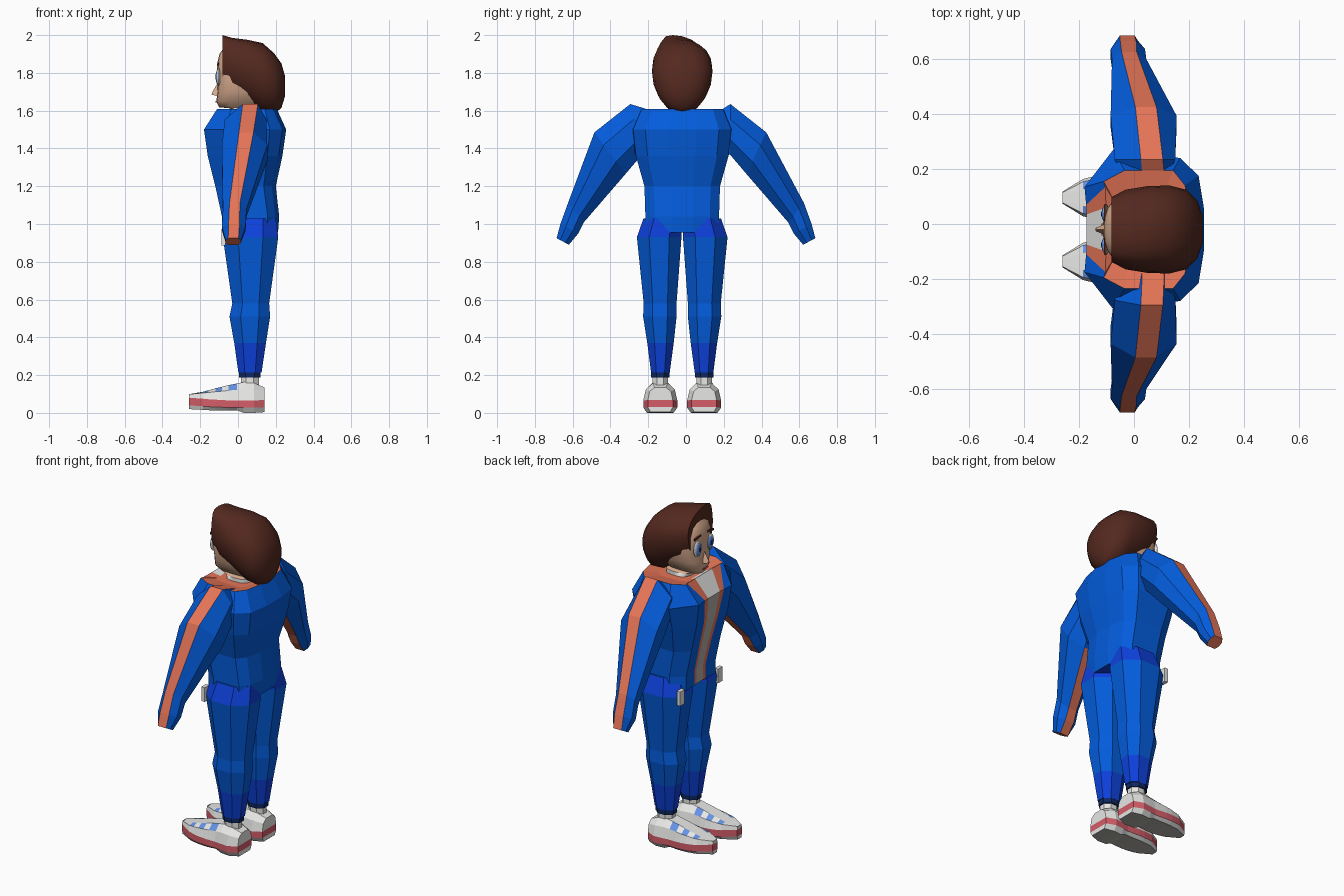
import bpy, bmesh, math

if "Cube" in bpy.data.objects:
    bpy.data.objects.remove(bpy.data.objects["Cube"])

COLOURS = {
    "blue": (0.001, 0.108, 0.72), "deep_blue": (0.004, 0.052, 0.72),
    "orange": (0.78, 0.175, 0.095), "white": (0.80, 0.80, 0.79),
    "grey": (0.44, 0.43, 0.40), "red": (0.66, 0.11, 0.14),
    "brown": (0.088, 0.022, 0.014), "skin": (0.70, 0.42, 0.28),
    "light_blue": (0.13, 0.29, 0.78), "navy": (0.004, 0.02, 0.12),
}
NAMES = list(COLOURS)
MATS = []
for n, c in COLOURS.items():
    m = bpy.data.materials.new(n)
    m.diffuse_color = (*c, 1)
    m.use_nodes = True
    m.node_tree.nodes["Principled BSDF"].inputs["Base Color"].default_value = m.diffuse_color
    MATS.append(m)


def finish(name, bm, smooth=False):
    bmesh.ops.recalc_face_normals(bm, faces=bm.faces)
    me = bpy.data.meshes.new(name)
    bm.to_mesh(me)
    bm.free()
    for m in MATS:
        me.materials.append(m)
    ob = bpy.data.objects.new(name, me)
    bpy.context.collection.objects.link(ob)
    if smooth:
        bpy.context.view_layer.objects.active = ob
        ob.select_set(True)
        bpy.ops.object.shade_smooth_by_angle(angle=math.radians(50))
        ob.select_set(False)
    return ob


def loft(name, rings, colour, caps=("blue", "blue"), smooth=False, banded=False):
    """Skin a list of rings; colour(row, column) names each face's colour."""
    bm = bmesh.new()
    vs = [[bm.verts.new(p) for p in r] for r in rings]
    n = len(rings[0])
    for i in range(len(rings) - 1):
        for j in range(n):
            k = (j + 1) % n
            f = bm.faces.new((vs[i][j], vs[i][k], vs[i + 1][k], vs[i + 1][j]))
            f.material_index = NAMES.index(colour(i, j))
    for ring, c in zip((vs[0], vs[-1]), caps):
        if banded:  # end closed by a ladder of quads that continues the side colours
            for a in range(1, n // 2):
                f = bm.faces.new((ring[a], ring[a + 1], ring[n - a], ring[(n + 1 - a) % n]))
                f.material_index = NAMES.index(colour(0, a))
        else:
            bm.faces.new(ring).material_index = NAMES.index(c)
    return finish(name, bm, smooth)


def oval(name, colour, loc, size):
    bm = bmesh.new()
    bmesh.ops.create_uvsphere(bm, u_segments=16, v_segments=8, radius=1)
    for f in bm.faces:
        f.material_index = NAMES.index(colour)
    ob = finish(name, bm, True)
    ob.location, ob.scale = loc, size


def box(name, colour, loc, size, rot=(0, 0, 0)):
    bm = bmesh.new()
    bmesh.ops.create_cube(bm, size=1)
    for f in bm.faces:
        f.material_index = NAMES.index(colour)
    ob = finish(name, bm)
    ob.location, ob.scale, ob.rotation_euler = loc, size, rot


CY = -0.02  # middle line of the body

# Jacket: z, front x, back x, half width, shirt half width, lapel half width, chest corner
rings = []
for z, xf, xb, w, s, l, q in [
        (0.955, -0.085, 0.212, 0.195, 0.03, 0.05, 0.14), (1.04, -0.085, 0.218, 0.195, 0.03, 0.052, 0.14),
        (1.20, -0.12, 0.20, 0.20, 0.033, 0.058, 0.14), (1.36, -0.16, 0.235, 0.245, 0.04, 0.068, 0.15),
        (1.50, -0.18, 0.255, 0.26, 0.055, 0.09, 0.155), (1.61, -0.11, 0.205, 0.215, 0.08, 0.155, 0.175),
        (1.59, -0.07, 0.15, 0.12, 0.06, 0.09, 0.10)]:
    d = xb - xf
    bulge = 0.03 if z == 1.50 else 0
    half = [(xf + 0.008, s), (xf + 0.006, l), (xf, q), (xf + 0.24 * d, w + bulge),
            (xf + 0.8 * d, w), (xb - 0.02, 0.75 * w), (xb, 0.28 * w)]
    rings.append([(x, CY + y, z) for x, y in half] + [(x, CY - y, z) for x, y in half[::-1]])


def jacket_colour(i, j):
    if j == 13:
        return "white" if i > 3 else "grey"
    return "orange" if i == 5 or j in (0, 12) else "blue"


loft("jacket", rings, jacket_colour, ("deep_blue", "orange"))

for side, label in ((1, "left"), (-1, "right")):
    # Sleeve: top y z, bottom y z, x range, stripe x range
    sh = 0.06 if side < 0 else 0.0
    rings = []
    for ty, tz, by, bz, x0, x1, s0, s1 in [
            (0.18, 1.60, 0.18, 1.40, -0.05, 0.13, 0.03, 0.11),
            (0.235 + sh, 1.635, 0.235, 1.365, -0.07, 0.15, 0.025, 0.105),
            (0.425 + sh, 1.485, 0.32, 1.265, -0.085, 0.155, 0.005, 0.082),
            (0.625, 1.11, 0.54, 1.01, -0.08, 0.045, -0.045, 0.01),
            (0.665, 1.0, 0.57, 0.95, -0.085, 0.04, -0.05, 0.008),
            (0.685, 0.925, 0.62, 0.89, -0.065, 0.015, -0.052, 0.003)]:
        pts = [(s0, 0), (s1, 0), (x1, 0.3), (x1, 0.7), (s1, 1), (s0, 1), (x0, 0.7), (x0, 0.3)]
        rings.append([(x, side * (ty + (by - ty) * t), tz + (bz - tz) * t) for x, t in pts])
    loft(label + "_sleeve", rings,
         lambda i, j: "orange" if j == 0 or (j == 4 and i > 1) else "blue", ("blue", "orange"))

    # Trouser leg: z, front x, back x, inner and outer distance from the middle
    rings = []
    for z, xf, xb, yi, yo in [
            (1.03, -0.05, 0.20, 0.0, 0.205), (0.93, -0.08, 0.213, 0.004, 0.24),
            (0.58, -0.03, 0.165, 0.03, 0.204), (0.51, -0.045, 0.17, 0.03, 0.207),
            (0.37, -0.02, 0.148, 0.045, 0.185), (0.215, 0.002, 0.125, 0.066, 0.165)]:
        cx, cy, a, b = (xf + xb) / 2, (yi + yo) / 2, (xb - xf) / 2, (yo - yi) / 2
        pts = [(1, 0.45), (0.45, 1), (-0.45, 1), (-1, 0.45),
               (-1, -0.45), (-0.45, -1), (0.45, -1), (1, -0.45)]
        rings.append([(cx + a * u, CY + side * (cy + b * v), z) for u, v in pts])
    loft(label + "_trouser_leg", rings,
         lambda i, j: "deep_blue" if i in (0, 4) else "blue", ("blue", "navy"))

    # Pocket lining showing below the jacket hem
    box(label + "_pocket", "white", (-0.077, CY + side * 0.18, 0.93), (0.022, 0.042, 0.085))

    # Cuff and sock: short eight-sided tubes
    fy = CY + side * 0.116
    for part, colour, r, z0, z1 in (("cuff", "navy", 0.062, 0.187, 0.218),
                                    ("sock", "white", 0.052, 0.13, 0.19)):
        tube = [[(0.063 + r * math.cos(a), fy + 0.85 * r * math.sin(a), z)
                 for a in [math.pi * (k + 0.5) / 4 for k in range(8)]] for z in (z0, z1)]
        loft(label + "_" + part, tube, lambda i, j: colour, (colour, colour))

    # Shoe: x, half width, bottom z, band bottom, band top, top z; odd rows near the toe are laces
    rings = []
    for x, w, zb, r0, r1, zt in [
            (-0.26, 0.022, 0.02, 0.04, 0.08, 0.094), (-0.185, 0.068, 0.016, 0.035, 0.075, 0.112),
            (-0.155, 0.075, 0.014, 0.033, 0.072, 0.12), (-0.12, 0.081, 0.013, 0.03, 0.07, 0.13),
            (-0.085, 0.083, 0.012, 0.03, 0.068, 0.138), (-0.05, 0.082, 0.012, 0.028, 0.066, 0.147),
            (-0.005, 0.08, 0.014, 0.028, 0.065, 0.156), (0.03, 0.084, 0.0, 0.028, 0.065, 0.163),
            (0.085, 0.09, 0.0, 0.028, 0.066, 0.158), (0.14, 0.066, 0.004, 0.03, 0.068, 0.135)]:
        half = [(0.78, zb), (1, r0), (1, r1), (0.85, (r1 + zt) / 2 + 0.012), (0.45, zt)]
        rings.append([(x, fy - 0.78 * w, zb)] + [(x, fy + w * u, z) for u, z in half]
                     + [(x, fy - w * u, z) for u, z in half[:0:-1]])

    def shoe_colour(i, j):
        if j in (4, 6) and i in (1, 3, 5):
            return "light_blue"
        return "grey" if j == 0 else "red" if j in (2, 8) else "white"

    loft(label + "_shoe", rings, shoe_colour, banded=True)

# Face and neck: z, front x, back x, half width
rings = []
for z, xf, xb, w in [
        (1.56, -0.03, 0.12, 0.075), (1.612, -0.04, 0.12, 0.075), (1.618, -0.10, 0.12, 0.05),
        (1.65, -0.115, 0.13, 0.085), (1.70, -0.108, 0.14, 0.108), (1.78, -0.11, 0.14, 0.125),
        (1.85, -0.11, 0.14, 0.122), (1.90, -0.098, 0.14, 0.11), (1.94, -0.07, 0.12, 0.07)]:
    cx, a = (xf + xb) / 2, (xb - xf) / 2
    ring = []
    for k in range(20):
        t = 2 * math.pi * k / 20
        c, s = math.cos(t), math.sin(t)
        ring.append((cx + a * math.copysign(abs(c) ** 0.6, c),
                     CY + w * math.copysign(abs(s) ** 0.85, s), z))
    rings.append(ring)
loft("face", rings, lambda i, j: "white" if i == 0 else "skin", ("skin", "skin"), True)

# Nose and mouth
nose = [[(-0.10, CY - 0.022, 1.675), (-0.10, CY + 0.022, 1.675), (-0.10, CY, 1.76)],
        [(-0.14, CY - 0.006, 1.685), (-0.14, CY + 0.006, 1.685), (-0.135, CY, 1.70)]]
loft("nose", nose, lambda i, j: "skin", ("skin", "skin"), True)
box("mouth", "red", (-0.114, CY, 1.648), (0.008, 0.045, 0.008))

# Eyes and brows
for s in (1, -1):
    oval("eye_white", "white", (-0.103, CY + s * 0.06, 1.78), (0.011, 0.034, 0.047))
    oval("iris", "light_blue", (-0.109, CY + s * 0.057, 1.778), (0.009, 0.025, 0.038))
    oval("pupil", "navy", (-0.116, CY + s * 0.056, 1.78), (0.004, 0.011, 0.017))
    box("brow", "brown", (-0.105, CY + s * 0.06, 1.848), (0.009, 0.06, 0.011), (-s * 0.15, 0, 0))

# Hair: egg-shaped sections from the quiff to the back; x, bottom, top, half width, quiff lean
rings = []
for x, zb, zt, w, lean in [
        (-0.082, 1.70, 2.0, 0.118, -0.05), (-0.03, 1.675, 1.985, 0.145, -0.04),
        (0.05, 1.64, 1.975, 0.158, -0.015), (0.13, 1.59, 1.958, 0.16, 0),
        (0.19, 1.58, 1.905, 0.145, 0), (0.23, 1.615, 1.85, 0.105, 0), (0.25, 1.68, 1.78, 0.05, 0)]:
    zm, ring = zb + 0.58 * (zt - zb), []
    for k in range(20):
        t = 2 * math.pi * k / 20
        c, s = math.cos(t), math.sin(t)
        z = zm + s * ((zt - zm) if s > 0 else (zm - zb))
        e = 0.85 if s > -0.01 else 1.1
        ring.append((x, CY + w * math.copysign(abs(c) ** e, c) + lean * max(s, 0) ** 3, z))
    rings.append(ring)
loft("hair", rings, lambda i, j: "brown", ("brown", "brown"), True)
